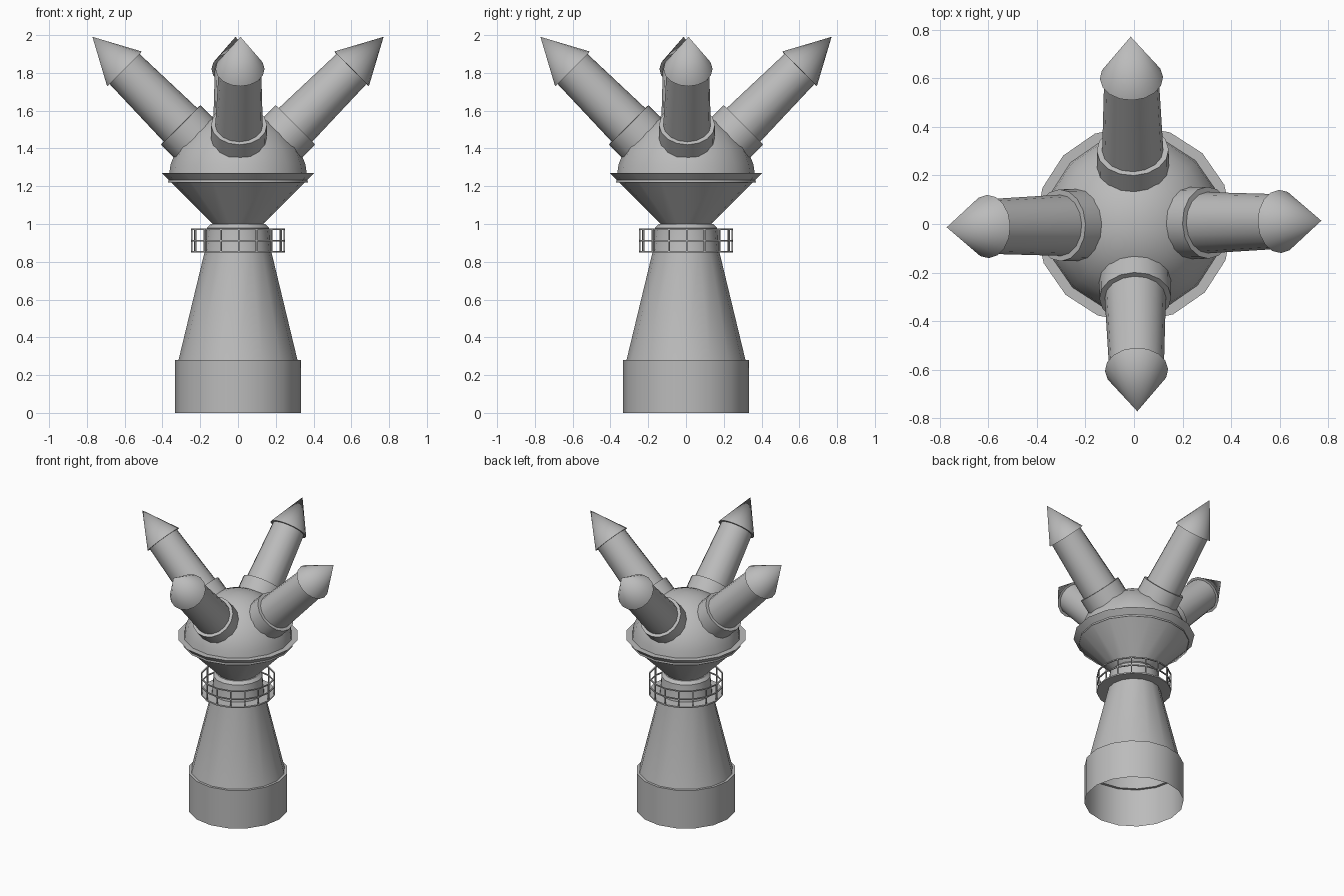
import bpy
from math import cos, sin, pi, radians
from mathutils import Matrix, Vector

if "Cube" in bpy.data.objects:
    bpy.data.objects.remove(bpy.data.objects["Cube"], do_unlink=True)

SIDES = 16
TWIST = radians(1)

grey = bpy.data.materials.new("plain_grey")
grey.use_nodes = True
GREY = (0.5, 0.5, 0.5, 1)
grey.diffuse_color = GREY
grey.node_tree.nodes["Principled BSDF"].inputs["Base Color"].default_value = GREY


def lathe(name, profile, matrix=Matrix(), smooth=True):
    """Revolve a list of (radius, height) points around the local z axis."""
    verts, faces, rings = [], [], []
    for r, z in profile:
        count = SIDES if r > 0 else 1
        rings.append([len(verts) + i for i in range(count)])
        for i in range(count):
            a = 2 * pi * i / SIDES + TWIST
            verts.append((r * cos(a), r * sin(a), z))
    for low, high in zip(rings, rings[1:]):
        for i in range(SIDES):
            j = (i + 1) % SIDES
            if len(high) == 1:
                faces.append((low[i], low[j], high[0]))
            elif len(low) == 1:
                faces.append((low[0], high[j], high[i]))
            else:
                faces.append((low[i], low[j], high[j], high[i]))
    mesh = bpy.data.meshes.new(name)
    mesh.from_pydata(verts, [], faces)
    mesh.materials.append(grey)
    obj = bpy.data.objects.new(name, mesh)
    bpy.context.collection.objects.link(obj)
    obj.matrix_world = matrix
    if smooth:
        bpy.ops.object.select_all(action="DESELECT")
        obj.select_set(True)
        bpy.context.view_layer.objects.active = obj
        bpy.ops.object.shade_smooth_by_angle(angle=radians(32))
    return obj


# Hollow base drum and tapering tower
lathe("base_drum", [(0.333, 0), (0.333, 0.28), (0.315, 0.28)])
lathe("tower", [(0.315, 0.28), (0.175, 0.86), (0.165, 0.98), (0.145, 1.0), (0, 1.0)])

# Dish and dome
lathe("dish", [(0.135, 1.0), (0.405, 1.27), (0.36, 1.27)], smooth=True)
CENTRE, DOME = 1.22, 0.37
arc = [radians(a) for a in range(0, 90, 15)]
lathe("dome", [(DOME * cos(a), CENTRE + DOME * sin(a)) for a in arc] + [(0, CENTRE + DOME)])

# Gallery floor and rails
lathe("gallery_floor", [(0.16, 0.848), (0.25, 0.848), (0.25, 0.858), (0.16, 0.858)])
for label, z in (("middle", 0.912), ("top", 0.972)):
    lathe("gallery_%s_rail" % label, [(0.242, z - 0.004), (0.25, z - 0.004), (0.25, z + 0.004),
                                      (0.242, z + 0.004), (0.242, z - 0.004)], smooth=False)

# Gallery posts
for i in range(SIDES):
    a = 2 * pi * i / SIDES + TWIST
    bpy.ops.mesh.primitive_cube_add(size=1, location=(0.246 * cos(a), 0.246 * sin(a), 0.913),
                                    rotation=(0, 0, a), scale=(0.008, 0.008, 0.124))
    post = bpy.context.object
    post.name = "gallery_post"
    post.data.materials.append(grey)

# Four tilted arms, each with a socket, a tapering tube and a pointed cap
for k, side in enumerate(("left", "back", "right", "front")):
    place = (Matrix.Translation(Vector((0, 0, CENTRE)))
             @ Matrix.Rotation(k * pi / 2 + TWIST, 4, "Z") @ Matrix.Rotation(pi / 4, 4, "Y"))
    lathe(side + "_socket", [(0.148, 0.25), (0.148, 0.43), (0.125, 0.43)], place)
    lathe(side + "_tube", [(0.13, 0.3), (0.112, 0.86)], place)
    lathe(side + "_cap", [(0, 0.85), (0.13, 0.85), (0, 1.09)], place)
